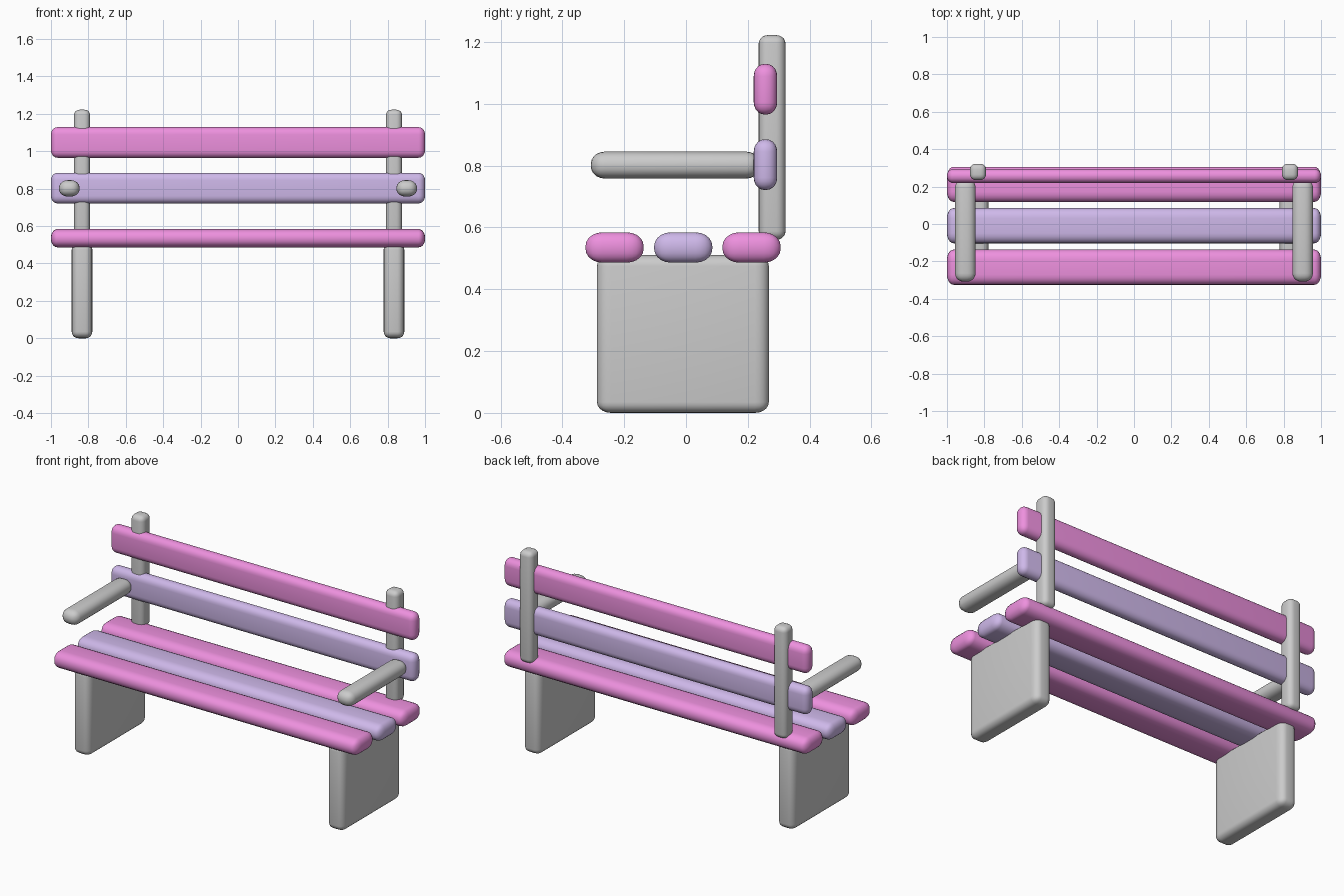
import bpy
import bmesh
from mathutils import Vector

if "Cube" in bpy.data.objects:
    bpy.data.objects.remove(bpy.data.objects["Cube"])


def material(name, rgb):
    m = bpy.data.materials.new(name)
    m.diffuse_color = (*rgb, 1)
    m.use_nodes = True
    m.node_tree.nodes["Principled BSDF"].inputs["Base Color"].default_value = m.diffuse_color
    return m


pink = material("pink", (0.85, 0.28, 0.73))
lilac = material("lilac", (0.62, 0.48, 0.82))


def rounded_box(name, lo, hi, radius, mat=None):
    """Box from lo to hi with its own rounding radius on each axis."""
    lo, hi, r = Vector(lo), Vector(hi), Vector(radius)
    size, mid = hi - lo, (lo + hi) / 2
    bm = bmesh.new()
    bmesh.ops.create_cube(bm, size=1)
    # bevel with unit radius in stretched space, then scale back
    bmesh.ops.scale(bm, verts=bm.verts, vec=[s / q for s, q in zip(size, r)])
    bmesh.ops.bevel(bm, geom=bm.edges[:], offset=1, segments=5,
                    profile=0.5, affect='EDGES', clamp_overlap=True)
    bmesh.ops.scale(bm, verts=bm.verts, vec=r)
    bmesh.ops.translate(bm, verts=bm.verts, vec=mid)
    for f in bm.faces:
        f.smooth = True
    me = bpy.data.meshes.new(name)
    bm.to_mesh(me)
    bm.free()
    ob = bpy.data.objects.new(name, me)
    bpy.context.collection.objects.link(ob)
    if mat:
        me.materials.append(mat)
    return ob


# seat slats
for name, y, mat in (("front", -0.231, pink), ("middle", -0.009, lilac), ("rear", 0.212, pink)):
    rounded_box(f"seat_slat_{name}", (-1, y - 0.094, 0.486), (1, y + 0.094, 0.584),
                (0.035, 0.054, 0.044), mat)

# backrest slats
for name, z, mat in (("lower", 0.803, lilac), ("upper", 1.047, pink)):
    rounded_box(f"back_slat_{name}", (-1, 0.219, z - 0.082), (1, 0.295, z + 0.082),
                (0.035, 0.035, 0.04), mat)

# side parts, mirrored left and right
for side, s in (("left", -1), ("right", 1)):
    def pair(name, x, w, y0, y1, z0, z1, r):
        rounded_box(f"{name}_{side}", (s * x - w / 2, y0, z0), (s * x + w / 2, y1, z1), r)

    pair("leg_panel", 0.834, 0.11, -0.288, 0.268, 0, 0.51, (0.036, 0.045, 0.035))
    pair("back_post", 0.834, 0.086, 0.235, 0.322, 0.56, 1.222, (0.03, 0.03, 0.028))
    pair("armrest", 0.902, 0.11, -0.308, 0.24, 0.758, 0.845, (0.045, 0.045, 0.04))
